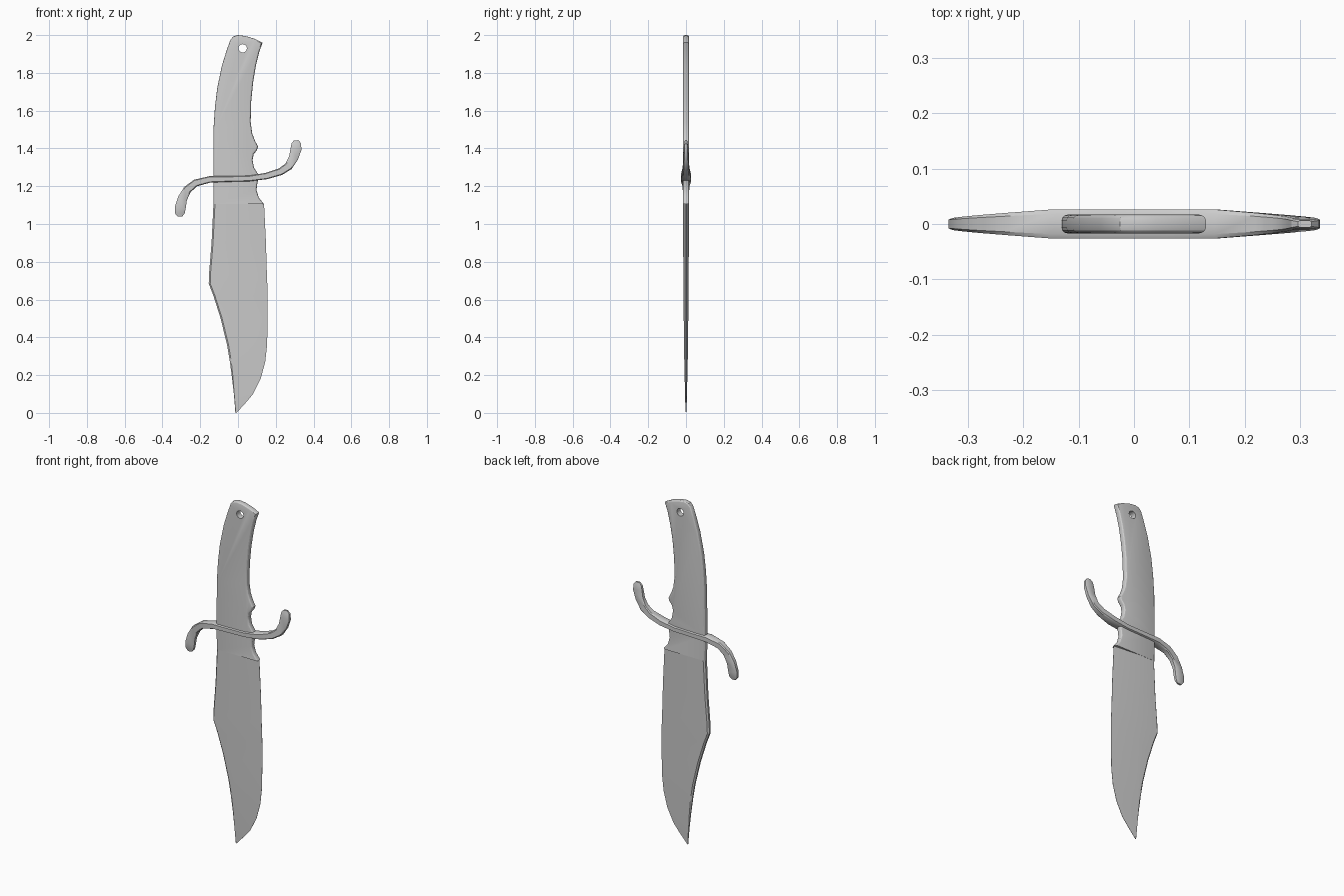
import bpy, bmesh
from mathutils import Vector

cube = bpy.data.objects.get("Cube")
if cube:
    bpy.data.objects.remove(cube, do_unlink=True)

steel = bpy.data.materials.new("grey steel")
steel.use_nodes = True
grey = (0.6, 0.6, 0.6, 1)
steel.diffuse_color = grey
steel.node_tree.nodes["Principled BSDF"].inputs["Base Color"].default_value = grey


def finish(bm, name, angle=0.5):
    bmesh.ops.recalc_face_normals(bm, faces=bm.faces)
    mesh = bpy.data.meshes.new(name)
    bm.to_mesh(mesh)
    bm.free()
    mesh.materials.append(steel)
    obj = bpy.data.objects.new(name, mesh)
    bpy.context.collection.objects.link(obj)
    bpy.ops.object.select_all(action='DESELECT')
    obj.select_set(True)
    bpy.context.view_layer.objects.active = obj
    bpy.ops.object.shade_smooth_by_angle(angle=angle)
    return obj


def loft(rings, name, angle=0.5):
    bm = bmesh.new()
    loops = [[bm.verts.new(p) for p in ring] for ring in rings]
    n = len(loops[0])
    for a, b in zip(loops, loops[1:]):
        for i in range(n):
            j = (i + 1) % n
            bm.faces.new((a[i], a[j], b[j], b[i]))
    bm.faces.new(loops[0])
    bm.faces.new(loops[-1])
    return finish(bm, name, angle)


# Handle slab with finger grooves, continuing below the guard to the shoulder
SHOULDER = 1.105
HALF = 0.017
outline = [
    (-0.13, SHOULDER), (-0.131, 1.25), (-0.13, 1.5), (-0.122, 1.62), (-0.11, 1.72),
    (-0.085, 1.84), (-0.06, 1.92), (-0.04, 1.975), (-0.025, 1.993), (0, 2),
    (0.04, 1.995), (0.09, 1.98), (0.13, 1.96), (0.112, 1.91), (0.095, 1.84),
    (0.08, 1.75), (0.07, 1.65), (0.067, 1.54), (0.075, 1.48), (0.09, 1.44),
    (0.106, 1.41), (0.1, 1.39), (0.083, 1.37), (0.077, 1.34), (0.084, 1.3),
    (0.112, 1.255), (0.103, 1.22), (0.098, 1.18), (0.11, 1.14), (0.138, SHOULDER),
]
bm = bmesh.new()
front = bm.faces.new([bm.verts.new((x, -HALF, z)) for x, z in outline])
grown = bmesh.ops.extrude_face_region(bm, geom=[front], use_keep_orig=True)
bmesh.ops.translate(bm, vec=(0, 2 * HALF, 0),
                    verts=[g for g in grown["geom"] if isinstance(g, bmesh.types.BMVert)])
bmesh.ops.recalc_face_normals(bm, faces=bm.faces)
rim = [e for e in bm.edges
       if abs(e.verts[0].co.y - e.verts[1].co.y) < 0.001
       and max(v.co.z for v in e.verts) > SHOULDER + 0.001]
bmesh.ops.bevel(bm, geom=rim, offset=0.011, segments=3, profile=0.5, affect='EDGES')
handle = finish(bm, "handle")

# Lanyard hole
bpy.ops.mesh.primitive_cylinder_add(vertices=20, radius=0.022, depth=0.2,
                                    location=(0.025, 0, 1.93), rotation=(1.5708, 0, 0))
cutter = bpy.context.object
cutter.name = "hole_cutter"
cutter.hide_render = True
bpy.context.view_layer.objects.active = handle
cut = handle.modifiers.new("lanyard_hole", 'BOOLEAN')
cut.operation = 'DIFFERENCE'
cut.solver = 'EXACT'
cut.object = cutter
bpy.ops.object.modifier_apply(modifier=cut.name)
bpy.data.objects.remove(cutter, do_unlink=True)

# Blade: height, spine x, edge x, half thickness
blade_rows = [
    (SHOULDER, -0.13, 0.138, 0.016), (0.9, -0.14, 0.148, 0.015),
    (0.73, -0.154, 0.153, 0.014), (0.685, -0.155, 0.155, 0.014),
    (0.62, -0.13, 0.157, 0.013), (0.5, -0.092, 0.157, 0.012),
    (0.36, -0.058, 0.154, 0.011), (0.27, -0.043, 0.144, 0.009),
    (0.18, -0.031, 0.12, 0.007), (0.1, -0.022, 0.08, 0.005),
    (0.055, -0.018, 0.042, 0.004), (0, -0.014, -0.008, 0.001),
]
rings = []
for z, spine, edge, t in blade_rows:
    ridge = max(-0.018, spine + 0.004)
    lip = min(0.008, (ridge - spine) * 0.4)
    half = [(spine, t * 0.45), (spine + lip, t), (ridge, t), (edge, 0.0006)]
    rings.append([(x, -y, z) for x, y in half] + [(x, y, z) for x, y in reversed(half)])
loft(rings, "blade", 0.2)

# S-shaped guard: centre x, centre z, half width, half depth
guard_rows = [
    (-0.307, 1.04, 0.012, 0.006), (-0.308, 1.055, 0.025, 0.009),
    (-0.306, 1.085, 0.029, 0.011), (-0.294, 1.135, 0.025, 0.013),
    (-0.268, 1.182, 0.022, 0.016), (-0.225, 1.217, 0.019, 0.02),
    (-0.15, 1.236, 0.017, 0.026), (-0.06, 1.238, 0.015, 0.026),
    (0.06, 1.241, 0.015, 0.026), (0.15, 1.254, 0.017, 0.026),
    (0.225, 1.277, 0.019, 0.02), (0.268, 1.306, 0.022, 0.016),
    (0.294, 1.35, 0.025, 0.013), (0.307, 1.397, 0.029, 0.011),
    (0.309, 1.428, 0.025, 0.009), (0.308, 1.443, 0.012, 0.006),
]
rings = []
for i, (x, z, w, d) in enumerate(guard_rows):
    before = guard_rows[max(i - 1, 0)]
    after = guard_rows[min(i + 1, len(guard_rows) - 1)]
    tangent = Vector((after[0] - before[0], 0, after[1] - before[1])).normalized()
    normal = Vector((-tangent.z, 0, tangent.x))
    corners = [(-1, -0.7), (-0.75, -1), (0.75, -1), (1, -0.7),
               (1, 0.7), (0.75, 1), (-0.75, 1), (-1, 0.7)]
    rings.append([Vector((x, 0, z)) + normal * (a * w) + Vector((0, b * d, 0))
                  for a, b in corners])
loft(rings, "guard")
